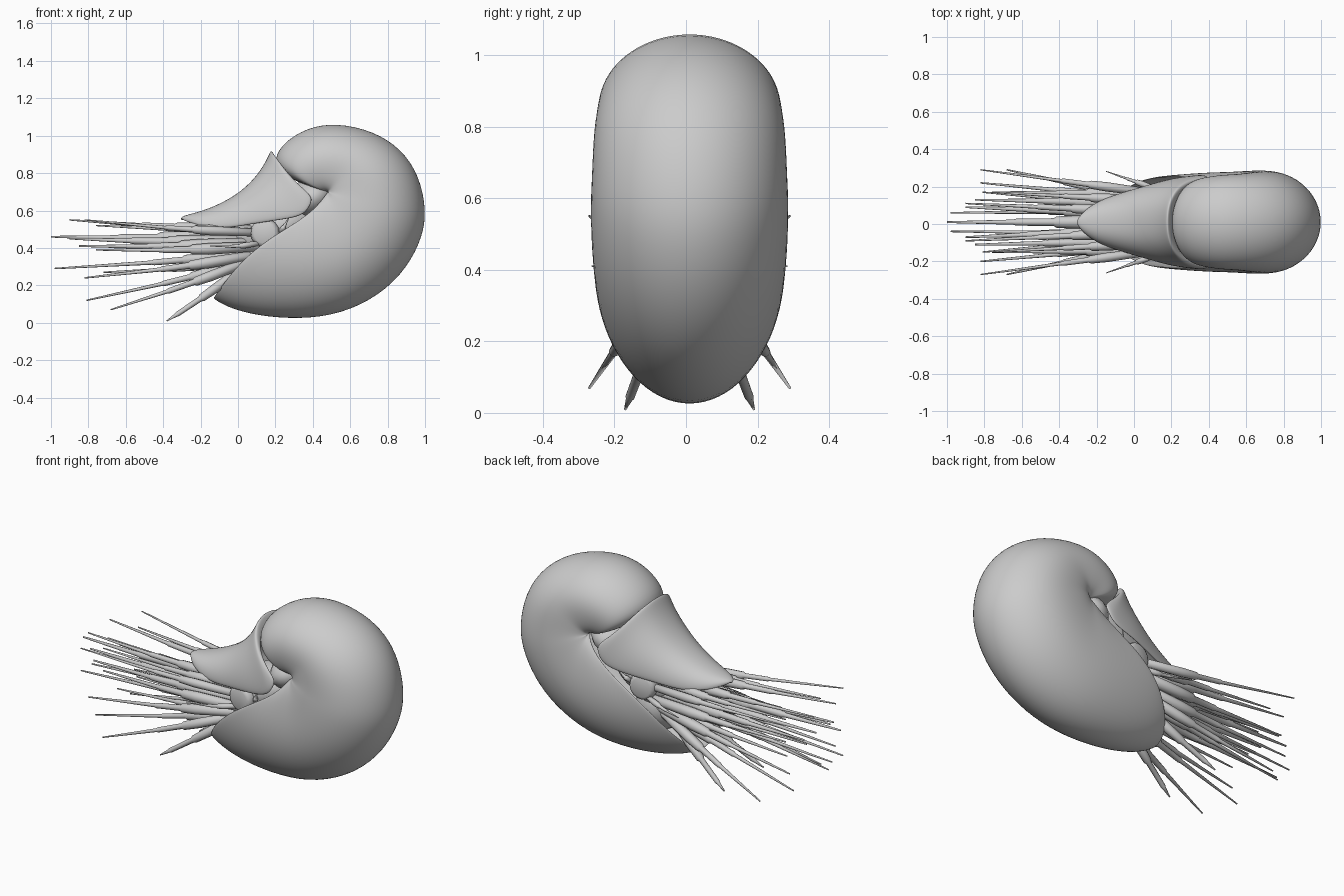
import bpy, bmesh, math
from mathutils import Vector

cube = bpy.data.objects.get("Cube")
if cube:
    bpy.data.objects.remove(cube, do_unlink=True)

grey = bpy.data.materials.new("plain grey")
grey.use_nodes = True
COLOUR = (0.6, 0.6, 0.6, 1)
grey.diffuse_color = COLOUR
grey.node_tree.nodes["Principled BSDF"].inputs["Base Color"].default_value = COLOUR
MID = 0.01  # symmetry plane in y
SIDES = ((1, "left"), (-1, "right"))


def finish(name, bm, subdivide=0, thickness=0):
    bmesh.ops.remove_doubles(bm, verts=bm.verts, dist=0.0005)
    bmesh.ops.recalc_face_normals(bm, faces=bm.faces)
    mesh = bpy.data.meshes.new(name)
    bm.to_mesh(mesh)
    bm.free()
    ob = bpy.data.objects.new(name, mesh)
    bpy.context.collection.objects.link(ob)
    mesh.materials.append(grey)
    for p in mesh.polygons:
        p.use_smooth = True
    if thickness:
        m = ob.modifiers.new("thickness", 'SOLIDIFY')
        m.thickness = thickness
        m.offset = -1
    if subdivide:
        m = ob.modifiers.new("rounding", 'SUBSURF')
        m.levels = m.render_levels = subdivide
    return ob


def skin(bm, rows, closed=False):
    grid = [[bm.verts.new(p) for p in row] for row in rows]
    for a, b in zip(grid, grid[1:]):
        n = len(a)
        for i in range(n if closed else n - 1):
            j = (i + 1) % n
            bm.faces.new((a[i], a[j], b[j], b[i]))


# Shell: outer outline (x, z, half width) swept about the navel
navel = Vector((0.48, 0.70))
outline = [(-.14, .125, .25), (-.06, .075, .255), (.1, .03, .262), (.33, .012, .268),
           (.55, .04, .27), (.76, .14, .275), (.91, .29, .278), (.993, .46, .278),
           (1.012, .6, .275), (.975, .785, .272), (.88, .93, .268), (.725, 1.03, .26),
           (.52, 1.073, .256), (.365, 1.045, .25), (.24, .965, .24), (.19, .88, .23),
           (.215, .815, .22), (.29, .765, .21), (.37, .735, .19), (.385, .69, .19),
           (.39, .645, .19)]
rows = []
for k, (x, z, w) in enumerate(outline):
    row = []
    flare = max(0, 1 - k * 0.3) * 0.045  # S-curved lip
    for i in range(-10, 11):
        a = math.pi * i / 10
        rho = (0.5 + 0.5 * math.cos(a)) ** 1.15
        y = math.sin(abs(a))
        if abs(a) > math.pi / 2:
            y = 0.7 + 0.3 * y
        p = navel + (Vector((x, z)) - navel) * rho
        bend = flare * min(1, 4 * rho) * math.sin(math.tau * (rho - 0.3) / 1.4)
        p += Vector((-0.7, 0.7)) * bend
        row.append((p.x, MID + math.copysign(w * y, i) if i else MID, p.y))
    rows.append(row)
bm = bmesh.new()
skin(bm, rows)
finish("shell", bm, 2, 0.008)

# Hood: ridge (x, z) to side edge (x, z), half width
hood = [(-.31, .56, -.30, .55, .015), (-.285, .575, -.265, .535, .06),
        (-.22, .59, -.2, .515, .11), (-.12, .625, -.08, .50, .155),
        (0, .69, .06, .525, .195), (.09, .775, .2, .545, .235),
        (.145, .86, .31, .56, .25), (.17, .92, .36, .585, .255),
        (.18, .925, .385, .62, .255), (.215, .85, .405, .67, .245)]
rows = []
for tx, tz, ex, ez, w in hood:
    row = []
    for i in range(-6, 7):
        b = math.pi / 2 * i / 6
        c = math.cos(b)
        y = math.copysign(abs(math.sin(b)) ** 0.85, i)
        row.append((ex + (tx - ex) * c, MID + w * y, ez + (tz - ez) * c))
    rows.append(row)
bm = bmesh.new()
skin(bm, rows)
finish("hood", bm, 2, 0.018)


# Rounded soft parts
def ellipsoid(name, centre, size, tilt=0):
    bm = bmesh.new()
    bmesh.ops.create_uvsphere(bm, u_segments=24, v_segments=14, radius=1)
    ob = finish(name, bm)
    ob.location, ob.scale = centre, size
    ob.rotation_euler.y = tilt


ellipsoid("head", (.2, MID, .5), (.24, .18, .13), -0.4)
ellipsoid("tentacle_base", (.13, MID, .34), (.14, .17, .16))
ellipsoid("mantle", (.4, MID, .67), (.14, .215, .11), -0.5)


# Stepped round parts: steps are (share of length, share of radius)
def stepped(name, root, tip, steps, radius, sag=0, sides=8):
    root, tip = Vector(root), Vector(tip)
    quat = (tip - root).to_track_quat('Z', 'Y')
    rows = []
    for t, r in steps:
        centre = root.lerp(tip, t)
        centre.z -= sag * t * (1 - t)
        rows.append([centre + quat @ Vector((math.cos(a), math.sin(a), 0)) * r * radius
                     for a in (math.tau * k / sides for k in range(sides))])
    bm = bmesh.new()
    skin(bm, rows, True)
    finish(name, bm)


def tentacle(name, root, tip, sheath, radius):
    steps = [(0, 0), (0, .8), (sheath * .75, 1), (sheath * .97, .85), (sheath, .58),
             (sheath * 1.35, .52), (sheath * 1.38, .38), (1, .13), (1, 0)]
    stepped(name, root, tip, steps, radius, 0.04)


# root y, root z, tip x, tip y, tip z, sheath share, radius
pairs = [(.05, .50, -.90, .10, .55, .46, .028), (.11, .50, -.76, .16, .52, .42, .027),
         (.15, .48, -.82, .28, .55, .40, .025), (.04, .44, -.90, .08, .45, .50, .034),
         (.10, .43, -.85, .12, .41, .46, .034), (.15, .41, -.76, .16, .39, .44, .031),
         (.06, .38, -.98, .05, .29, .39, .030), (.12, .37, -.82, .21, .24, .42, .030),
         (.05, .33, -.72, .09, .27, .42, .028), (.08, .35, -.81, .16, .12, .42, .028),
         (.10, .36, -.68, .28, .07, .46, .028), (.05, .38, -.38, .18, .01, .66, .026),
         (.17, .43, -.15, .272, .41, .45, .016)]
for n, (ry, rz, tx, ty, tz, share, radius) in enumerate(pairs, 1):
    for side, label in SIDES:
        tentacle(f"tentacle_{label}_{n}", (.14, MID + side * ry, rz),
                 (tx, MID + side * ty, tz), share, radius)
tentacle("tentacle_middle", (.14, MID, .47), (-1, MID, .46), .50, .036)

# Eyes and their feelers
for side, label in SIDES:
    stepped("eye_" + label, (.16, MID + side * .06, .48), (.14, MID + side * .205, .48),
            [(0, .9), (.8, 1), (.95, .9), (1, .7), (1, 0)], .078, sides=16)
    tentacle("eye_feeler_" + label, (.22, MID + side * .17, .48),
             (.285, MID + side * .24, .59), .4, .014)
